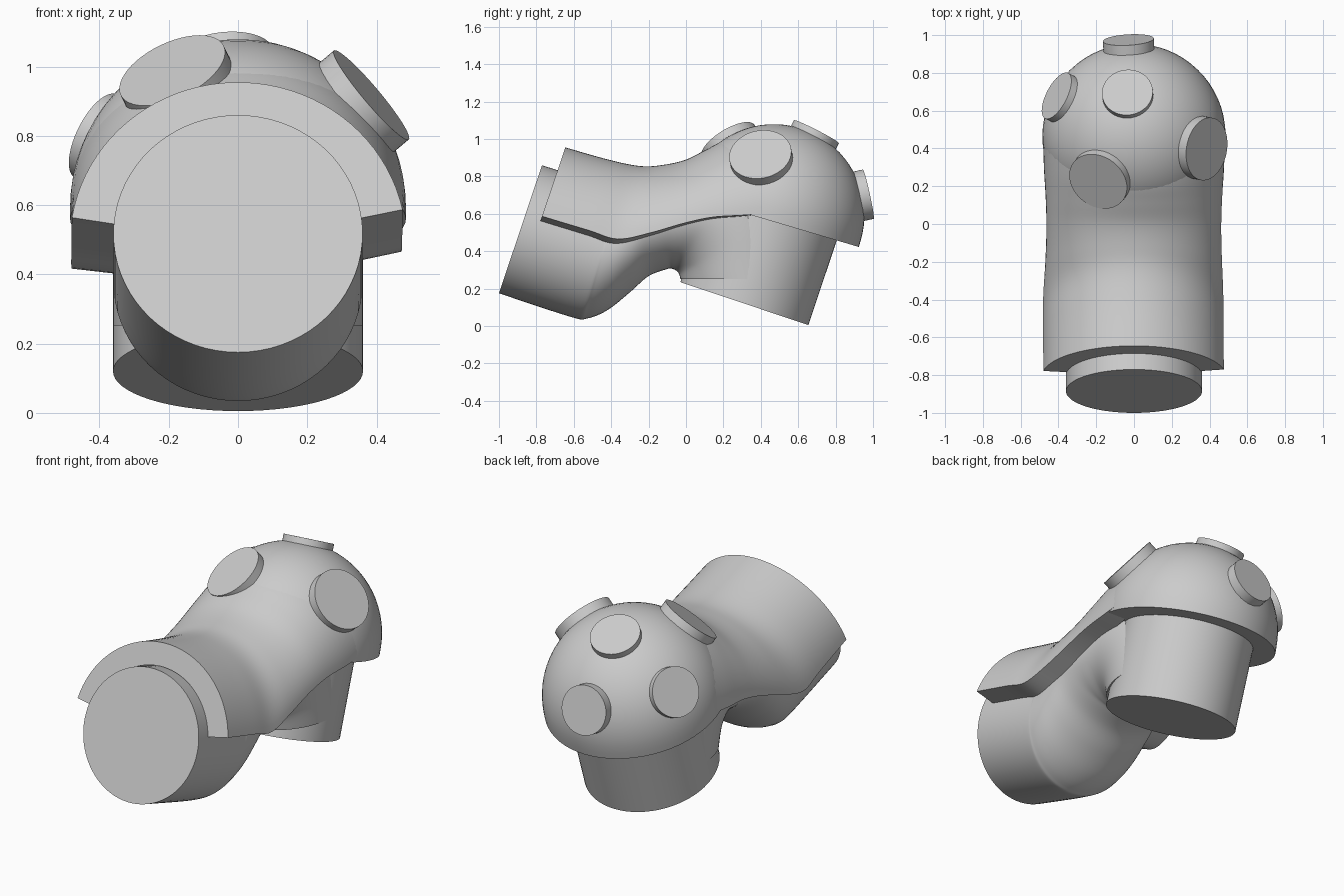
import bpy, bmesh, math
from mathutils import Vector

if "Cube" in bpy.data.objects:
    bpy.data.objects.remove(bpy.data.objects["Cube"], do_unlink=True)

grey = bpy.data.materials.new("plain_grey")
grey.use_nodes = True
grey.diffuse_color = (0.6, 0.6, 0.6, 1)
grey.node_tree.nodes["Principled BSDF"].inputs["Base Color"].default_value = (0.6, 0.6, 0.6, 1)


def finish(name, bm, angle=35):
    bmesh.ops.recalc_face_normals(bm, faces=bm.faces)
    mesh = bpy.data.meshes.new(name)
    bm.to_mesh(mesh)
    bm.free()
    obj = bpy.data.objects.new(name, mesh)
    bpy.context.collection.objects.link(obj)
    mesh.materials.append(grey)
    bpy.ops.object.select_all(action="DESELECT")
    obj.select_set(True)
    bpy.context.view_layer.objects.active = obj
    bpy.ops.object.shade_smooth_by_angle(angle=math.radians(angle))
    return obj


def loft(name, rings):
    """Skin a list of closed rings and cap both ends."""
    bm = bmesh.new()
    loops = [[bm.verts.new(p) for p in ring] for ring in rings]
    n = len(loops[0])
    for a, b in zip(loops, loops[1:]):
        for i in range(n):
            j = (i + 1) % n
            bm.faces.new((a[i], a[j], b[j], b[i]))
    bm.faces.new(loops[0])
    bm.faces.new(loops[-1])
    return finish(name, bm)


def smooth_keys(keys, steps=6):
    """Catmull-Rom interpolation through tuples of numbers."""
    pts = [Vector(k) for k in keys]
    out = []
    for i in range(len(pts) - 1):
        p0, p1 = pts[max(i - 1, 0)], pts[i]
        p2, p3 = pts[i + 1], pts[min(i + 2, len(pts) - 1)]
        for s in range(steps):
            t = s / steps
            out.append(0.5 * (2 * p1 + (p2 - p0) * t + (2 * p0 - 5 * p1 + 4 * p2 - p3) * t ** 2
                              + (3 * p1 - p0 - 3 * p2 + p3) * t ** 3))
    return out + [pts[-1]]


def arc(centre, top, width, start, end, count):
    """Elliptical arc across x, standing on the centre and reaching the top."""
    pts = []
    for i in range(count):
        a = start + (end - start) * i / (count - 1)
        mid = centre + (top - centre) * math.sin(a)
        pts.append(Vector((width * math.cos(a), mid.x, mid.y)))
    return pts


def revolve(name, profile, base, axis, segments=64):
    """Solid of revolution from (radius, height) pairs along an axis."""
    turn = Vector(axis).to_track_quat("Z", "Y")
    rings = []
    for r, h in profile:
        rings.append([Vector(base) + turn @ Vector((r * math.cos(k * math.tau / segments),
                                                    r * math.sin(k * math.tau / segments), h))
                      for k in range(segments)])
    return loft(name, rings)


# Inner pipe: each key is lower y, lower z, upper y, upper z
pipe_keys = [(-1, .175, -.77, .86), (-.62, .05, -.39, .735), (-.53, .04, -.35, .73),
             (-.42, .085, -.33, .73), (-.3, .18, -.3, .74), (-.2, .267, -.25, .77)]
crotch = Vector((-.085, .252))
for degrees, reach in ((105, .56), (80, .6), (55, .74), (30, .76), (0, .76)):
    ray = Vector((math.cos(math.radians(degrees)), math.sin(math.radians(degrees))))
    pipe_keys.append((*(crotch + ray * .055), *(crotch + ray * reach)))
pipe = []
for k in smooth_keys(pipe_keys):
    low, high = Vector(k[:2]), Vector(k[2:])
    pipe.append(arc((low + high) / 2, high, .36, 0, math.tau, 73)[:-1])
loft("bent_pipe", pipe)

# Straight outlet under the dome
revolve("outlet_pipe", [(.361, 0), (.361, .5)], (0, .312, .12), (0, .318, .948))

# Outer shell: centre y, z, top y, z, half width, rim angle on each side
shell_keys = [(-.803, .49, -.645, .955, .486, .21, .16), (-.553, .407, -.4, .886, .486, .22, .14),
              (-.404, .357, -.24, .855, .484, .22, .12), (-.2, .44, -.12, .862, .47, .14, .06),
              (-.02, .51, 0, .89, .464, .1, .04), (.14, .55, .11, .945, .468, .08, .04),
              (.3, .575, .22, 1, .477, .04, .02), (.42, .6, .4, 1.06, .48, 0, 0)]
shell = []
for k in smooth_keys(shell_keys):
    centre, top, width, left, right = Vector(k[:2]), Vector(k[2:4]), k[4], k[5], k[6]
    inner_top = top - (top - centre).normalized() * .125
    shell.append(arc(centre, top, width, left, math.pi - right, 41)
                 + arc(centre, inner_top, width - .125, math.pi - right, left, 41))
loft("outer_shell", shell)

# Dome with a short skirt
dome_centre = Vector((0, .469, .594))
radius = .485
dome = [(radius, -.035)] + [(radius * math.cos(math.radians(a)), radius * math.sin(math.radians(a)))
                            for a in range(0, 90, 5)] + [(.004, radius)]
revolve("dome", dome, dome_centre, (0, .284, .959))

# Round studs on the dome: face centre relative to the dome, radius
studs = {"top_stud": ((-.035, .228, .445), .135),
         "back_stud": ((-.03, .506, .111), .135),
         "right_stud": ((-.41, .21, .205), .135),
         "left_stud": ((.385, -.072, .324), .168),
         "front_stud": ((-.19, -.244, .395), .165)}
for name, (offset, size) in studs.items():
    face = Vector(offset)
    revolve(name, [(size, -.12), (size, 0)], dome_centre + face, face, 48)
